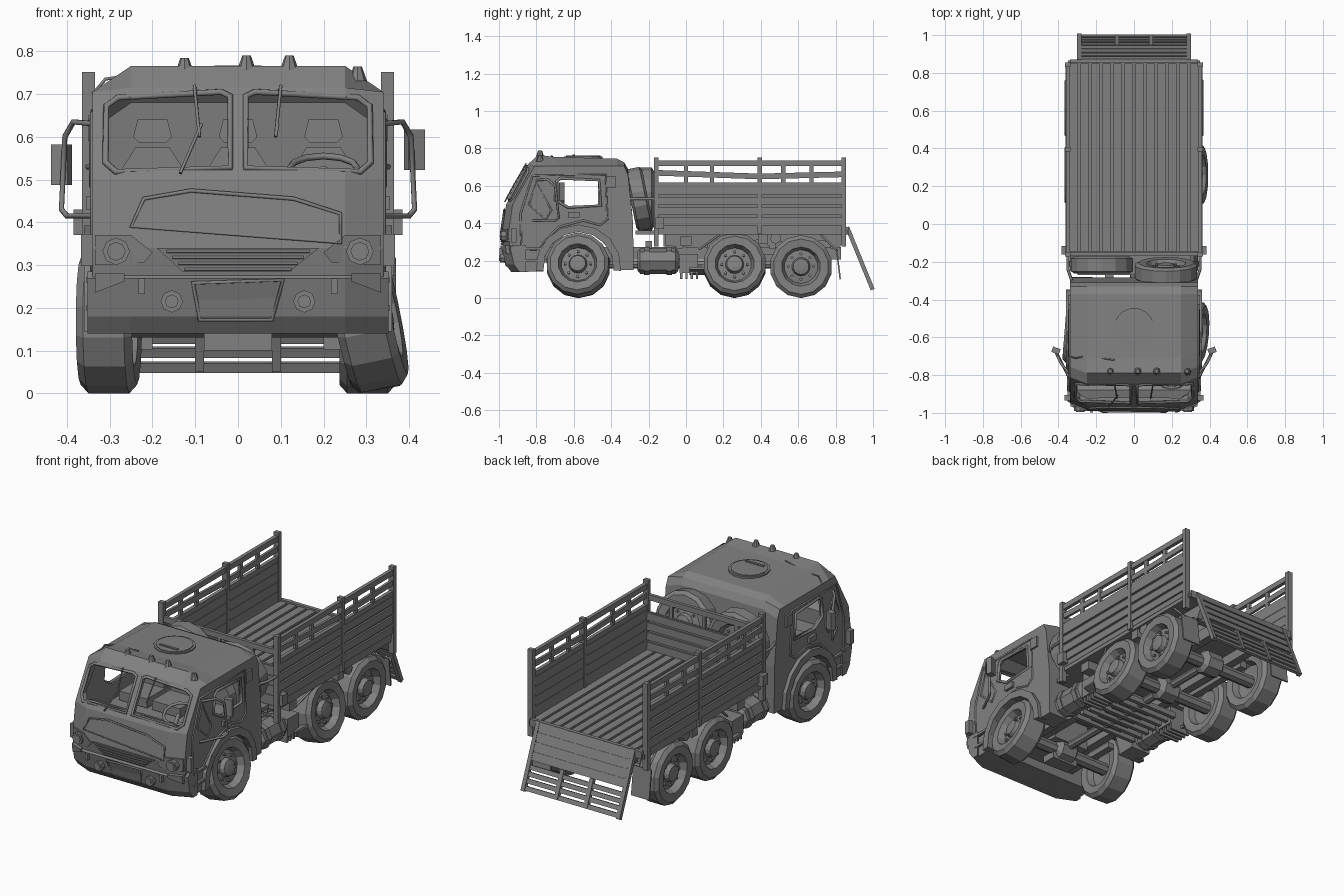
import bpy, bmesh
from math import pi, cos, sin, radians
from mathutils import Vector, Euler

if "Cube" in bpy.data.objects:
    bpy.data.objects.remove(bpy.data.objects["Cube"])

# ---------- helpers ----------
GREY = bpy.data.materials.new('dark_grey')
GREY.diffuse_color = (.22, .22, .22, 1)
GREY.use_nodes = True
GREY.node_tree.nodes["Principled BSDF"].inputs["Base Color"].default_value = GREY.diffuse_color

def add(name, data, loc=(0, 0, 0), rot=(0, 0, 0)):
    data.materials.append(GREY)
    ob = bpy.data.objects.new(name, data)
    ob.location, ob.rotation_euler = loc, rot
    bpy.context.collection.objects.link(ob)
    return ob

def loft(name, secs, loc=(0, 0, 0), rot=(0, 0, 0)):
    n, m = len(secs[0]), len(secs)
    faces = [(k*n + i, k*n + (i+1) % n, (k+1)*n + (i+1) % n, (k+1)*n + i)
             for k in range(m-1) for i in range(n)]
    faces += [tuple(range(n)), tuple(range((m-1)*n, m*n))]
    me = bpy.data.meshes.new(name)
    me.from_pydata([tuple(p) for s in secs for p in s], [], faces)
    bm = bmesh.new()
    bm.from_mesh(me)
    bmesh.ops.recalc_face_normals(bm, faces=bm.faces)
    bm.to_mesh(me)
    bm.free()
    return add(name, me, loc, rot)

def prism(name, pts, axis, a, b):
    put = {'x': lambda p, t: (t, p[0], p[1]), 'y': lambda p, t: (p[0], t, p[1])}[axis]
    return loft(name, [[put(p, t) for p in pts] for t in (a, b)])

def box(name, c, s, rot=(0, 0, 0)):
    x, y, z = [v/2 for v in s]
    ring = [(-x, -y), (x, -y), (x, y), (-x, y)]
    return loft(name, [[(p, q, h) for p, q in ring] for h in (-z, z)], c, rot)

def lathe(name, prof, segs, loc, rot=(0, 0, 0)):
    # profile of (position along x, radius)
    return loft(name, [[(x, r*sin(2*pi*i/segs), -r*cos(2*pi*i/segs)) for i in range(segs)] for x, r in prof], loc, rot)

AX = {'x': (0, 0, 0), 'y': (0, 0, pi/2), 'z': (0, -pi/2, 0)}
def cyl(name, loc, r, h, axis, segs=8, r2=None):
    return lathe(name, [(-h/2, r), (h/2, r if r2 is None else r2)], segs, loc, AX[axis])

def tube(name, pts, r, cyclic=False):
    cu = bpy.data.curves.new(name, 'CURVE')
    cu.dimensions, cu.bevel_depth, cu.bevel_resolution, cu.use_fill_caps = '3D', r, 1, True
    sp = cu.splines.new('POLY')
    sp.points.add(len(pts)-1)
    for q, p in zip(sp.points, pts):
        q.co = (*p, 1)
    sp.use_cyclic_u = cyclic
    return add(name, cu)

def cut(ob, cutter):
    m = ob.modifiers.new('cut', 'BOOLEAN')
    m.operation, m.solver, m.object = 'DIFFERENCE', 'EXACT', cutter
    bpy.context.view_layer.objects.active = ob
    bpy.ops.object.modifier_apply(modifier=m.name)
    bpy.data.objects.remove(cutter)

# ---------- cab shell ----------
full = [(-.92, .14), (-.965, .2), (-.985, .34), (-.962, .5), (-.845, .715), (-.79, .766), (-.71, .755), (-.37, .745), (-.33, .725), (-.31, .69), (-.283, .4), (-.28, .15)]
side = [(y+.035 if y < -.7 else y, min(z, .705) if z > .7 else z-.03*(z > .6)) for y, z in full]
W = .34
def body(name, f, s, w):
    return loft(name, [[(x, y, z) for y, z in p] for x, p in ((-w, s), (-.25, f), (.25, f), (w, s))])
cab = body('cab', full, side, W)
inner = [(-.94, .4), (-.937, .49), (-.822, .7), (-.77, .737), (-.37, .727), (-.33, .68), (-.305, .4)]
cut(cab, body('cabin_cut', inner, [(y+.037 if y < -.7 else y, z-.05 if z > .6 else z) for y, z in inner], .322))
pane = [(.018, .527), (.018, .695), (.04, .705), (.28, .692), (.308, .672), (.31, .54), (.285, .518)]
for s in (-1, 1):
    cut(cab, prism('pane_cut', [(s*x, z) for x, z in pane], 'y', -1.1, -.77))
win = [(-.69, .625), (-.67, .64), (-.465, .63), (-.455, .495), (-.63, .485), (-.70, .525)]
cut(cab, prism('side_window_cut', win, 'x', -.5, .5))
cut(cab, cyl('arch_cut', (0, -.575, .165), .192, 1, 'x', 12))
cut(cab, box('chassis_cut', (0, -.4, .2), (.44, .36, .22)))

def fy(x, z):
    # front surface of the cab
    for (y0, z0), (y1, z1) in zip(full[:5], full[1:6]):
        if z0 <= z <= z1:
            break
    return y0 + (y1-y0)*(z-z0)/(z1-z0) + max(0, abs(x)-.25)/.09*.035

def panel(name, pts, d):
    return loft(name, [[(x, fy(x, z)+o, z) for x, z in pts] for o in (-d, .02)])

def trim(name, pts, r, d=0, cyclic=True):
    return tube(name, [(x, fy(x, z)-d, z) for x, z in pts], r, cyclic)

# ---------- cab front ----------
hood = [(-.25, .39), (-.22, .455), (-.11, .474), (.13, .455), (.24, .42), (.24, .352)]
panel('hood_panel', hood, .006)
trim('hood_panel_edge', hood, .005, .006)
panel('grille', [(-.19, .34), (.19, .34), (.12, .285), (-.13, .285)], .008)
for i in range(4):
    z, w = .29+.014*i, .125+.014*i
    trim('grille_slat', [(-w, z), (w, z)], .004, .01, False)
bprof = [(-.9, .14), (-.935, .14), (-.965, .18), (-.985, .268), (-.965, .285), (-.9, .285)]
loft('bumper', [[(x, y+o, z) for y, z in bprof] for x, o in ((-.352, .045), (-.25, 0), (.25, 0), (.352, .045))])
plate = [(-.105, .258), (.105, .265), (.08, .172), (-.09, .172)]
panel('bumper_plate', plate, .014)
trim('bumper_plate_edge', plate, .006, .014)
for s in (-1, 1):
    cyl('headlight', (s*.285, -.965, .332), .032, .05, 'y', 8)
    cyl('headlight_lens', (s*.285, -.985, .332), .022, .02, 'y', 8)
    cyl('fog_light', (s*.155, -.975, .215), .026, .04, 'y', 8)
    cyl('fog_lens', (s*.155, -.99, .215), .016, .02, 'y', 8)
    box('tow_hook', (s*.225, -.985, .25), (.016, .025, .036))
    panel('lamp_surround', [(s*x, z) for x, z in ((.2, .33), (.25, .37), (.335, .37), (.335, .3), (.22, .305))], .008)
    box('corner_marker', (s*.35, -.92, .335), (.035, .03, .075))
    panel('bumper_corner', [(s*x, z) for x, z in ((.335, .28), (.335, .235), (.265, .262), (.265, .28))], .022)
    trim('windscreen_frame', [(s*x, z) for x, z in pane], .008)
    x0 = -.09 if s < 0 else .088
    trim('wiper', [(x0, .6), (x0+.012*s, .72)], .004, .015, False)
    trim('wiper_blade', [(x0+.005, .63), (x0-.045*(s < 0), .515 if s < 0 else .6)], .004, .015, False)

# ---------- cab sides ----------
def arc(r, a, b, n, c=(-.575, .165)):
    return [(c[0]+r*cos(radians(a+(b-a)*i/n)), c[1]+r*sin(radians(a+(b-a)*i/n))) for i in range(n+1)]
for s in (-1, 1):
    prism('wheel_arch', arc(.228, -5, 185, 8)+arc(.188, 185, -5, 8), 'x', s*.31, s*.36)
    tube('side_window_frame', [(s*W, y, z) for y, z in win], .009, True)
    tube('door_seam', [(s*W, y, z) for y, z in ((-.82, .655), (-.43, .66), (-.42, .42), (-.46, .39), (-.55, .415), (-.68, .38), (-.8, .26), (-.88, .26), (-.885, .45))], .006, True)
    tube('door_rib', [(s*W, y, z) for y, z in ((-.72, .47), (-.8, .62), (-.84, .5), (-.75, .42))], .006, True)
    box('door_handle', (s*.345, -.6, .445), (.02, .06, .03))
    box('side_vent', (s*.343, -.4, .62), (.015, .05, .06))
    for z in (.2, .265):
        box('cab_step', (s*.342, -.83, z), (.025, .11, .014))
    # mirrors
    tube('mirror_arm', [(s*.335, -.8, .63), (s*.385, -.74, .635), (s*.405, -.7, .6), (s*.413, -.68, .43), (s*.4, -.7, .415), (s*.34, -.82, .415)], .007)
    box('mirror', (s*.413, -.67, .535 if s < 0 else .57), (.042, .03, .095), (0, 0, s*.35))

# ---------- roof ----------
cyl('roof_hatch', (0, -.55, .751), .106, .012, 'z', 14)
cyl('roof_hatch_lid', (0, -.55, .754), .094, .014, 'z', 14)
box('hatch_handle', (0, -.6, .762), (.11, .012, .01))
for x, z in ((-.125, .767), (.02, .773), (.12, .773), (.28, .747)):
    cyl('roof_light', (x, -.78, z), .022, .034, 'z', 8, .01)
tube('antenna', [(-.34, -.7, .7), (-.31, -.71, .735), (-.26, -.7, .742), (-.1, -.72, .76)], .004)

# ---------- cab interior ----------
for x in (-.2, 0, .2):
    prism('seat_back', [(x-.085, .41), (x+.085, .41), (x+.075, .52), (x+.04, .575), (x-.04, .575), (x-.075, .52)], 'y', -.47, -.41)
    box('seat_cushion', (x, -.53, .43), (.17, .19, .05))
    prism('headrest', [(x-.045, .6), (x-.03, .585), (x+.03, .585), (x+.045, .6), (x+.035, .64), (x-.035, .64)], 'y', -.47, -.42)
prism('dashboard', [(-.94, .4), (-.94, .49), (-.88, .505), (-.82, .48), (-.82, .4)], 'x', -.3, .3)
tube('steering_wheel', [(.2+.08*cos(i*pi/6), -.8+.07*sin(i*pi/6), .525+.03*sin(i*pi/6)) for i in range(12)], .008, True)
tube('steering_column', [(.2, -.8, .525), (.2, -.86, .44)], .012)

# ---------- wheels and axles ----------
tyre = [(-.02, .05), (-.025, .095), (-.06, .105), (-.066, .148), (-.048, .168), (.048, .168), (.066, .148), (.062, .105), (.05, .1), (.025, .09), (.03, .05), (.055, .042), (.058, .02)]
def wheel(name, loc, rot, w=1):
    lathe(name, tyre, 14, loc, rot).scale.x = w
    for i in range(8):
        p = Vector((.03*w, .068*cos(i*pi/4), .068*sin(i*pi/4)))
        p.rotate(Euler(rot))
        cyl('wheel_nut', Vector(loc)+p, .008, .02, 'x', 6).rotation_euler = rot
for y, camber in ((-.575, -.2), (.26, -.17), (.615, 0)):
    wheel('wheel_right', (.303, y, .168-camber*.04), (0, camber, -.08 if y < 0 else 0))
    wheel('wheel_left', (-.302, y, .168), (0, 0, pi-.08*(y < 0)))
    cyl('axle', (0, y, .165), .034, .56, 'x', 8)
    lathe('differential', [(-.07, .03), (-.045, .065), (.045, .065), (.07, .03)], 8, (0, y, .17))
wheel('spare_wheel_left', (-.17, -.217, .53), (0, 0, pi/2), .7)
wheel('spare_wheel_right', (.17, -.25, .53), (0, -.2, pi/2), .7)
for s in (-1, 1):
    tube('spare_rack', [(s*.33, -.3, .53), (s*.35, -.24, .53), (s*.35, -.17, .53)], .008)
box('spare_shelf', (0, -.215, .35), (.6, .11, .02))

# ---------- chassis ----------
cyl('drive_shaft', (0, .02, .18), .022, 1.2, 'y', 8)
box('engine_block', (0, -.66, .26), (.22, .3, .14))
box('front_crossbar', (0, -.6, .12), (.16, .08, .04))
box('gearbox', (0, -.12, .215), (.2, .26, .09))
for i in range(7):
    box('cross_member', (0, -.2+.165*i, .285), (.5, .035, .04))
    box('under_rib', (0, -.24+.055*i, .165), (.4, .022, .03))
prism('subframe', [(-.12, .34), (-.12, .275), (.1, .26), (.78, .26), (.86, .34)], 'x', -.12, .12)
for s in (-1, 1):
    box('frame_rail', (s*.13, .03, .24), (.045, 1.6, .065))
    box('leaf_spring', (s*.185, .44, .215), (.04, .46, .04))
    box('front_spring', (s*.185, -.575, .2), (.04, .34, .03))
    prism('bed_sill', [(-.11, .345), (-.11, .28), (.08, .265), (.12, .3), (.4, .31), (.44, .28), (.5, .3), (.74, .305), (.82, .265), (.86, .345)], 'x', s*.225, s*.255)
    lathe('fuel_tank', [(-.11, .05), (-.095, .068), (.095, .068), (.11, .05)], 8, (s*.27, -.15, .198), AX['y'])
    for y in (-.21, -.09):
        cyl('tank_band', (s*.27, y, .198), .075, .03, 'y', 8)
    box('battery_box', (s*.26, .015, .185), (.13, .1, .1))
    for i in range(4):
        box('box_rib', (s*.26, -.025+.028*i, .12), (.12, .012, .035))
    box('step_plate', (s*.31, .06, .145), (.1, .08, .012), (0, -s*.3, 0))
    box('mud_flap', (s*.3, .815, .18), (.11, .008, .16), (.12, 0, 0))
    tube('flap_bracket', [(s*.3, .07, .26), (s*.34, .18, .34)], .006)
    tube('flap_bracket', [(s*.33, .72, .34), (s*.33, .81, .25)], .006)
    cyl('air_tank', (s*.29, .48, .32), .03, .1, 'x', 8)
    box('bed_bracket', (s*.3, .41, .315), (.08, .05, .05))
    box('side_locker', (s*.3, 0, .305), (.07, .06, .05))

# ---------- cargo bed ----------
box('bed_floor', (0, .35, .35), (.7, 1.03, .022))
for i in range(12):
    box('floor_plank', (-.319+.058*i, .35, .365), (.044, 1.0, .014))
for s in (-1, 1):
    box('side_wall', (s*.346, .345, .485), (.012, 1.0, .25))
    for i in range(4):
        box('side_board', (s*.35, .345, .41+.054*i), (.024, 1.0, .042))
    box('side_top_board', (s*.35, .345, .604), (.02, 1.0, .03))
    box('side_top_rail', (s*.35, .345, .72), (.02, 1.0, .03))
    box('side_slat_front', (s*.35, .115, .66), (.014, .54, .03), (-.035, 0, 0))
    box('side_slat_rear', (s*.35, .62, .656), (.014, .44, .03), (.025, 0, 0))
    for y in (0, .14, .52, .67):
        box('side_stud', (s*.35, y, .66), (.016, .022, .11))
    for y, z in ((-.16, .275), (.395, .345), (.843, .275)):
        box('bed_post', (s*.35, y, (z+.752)/2), (.03, .024, .752-z))
    box('corner_cap', (s*.365, -.14, .4), (.04, .045, .06))
box('head_wall', (0, -.157, .47), (.68, .01, .22))
for i in range(4):
    box('head_board', (0, -.155, .395+.054*i), (.68, .022, .042))
box('head_rail', (0, -.16, .66), (.68, .018, .03))
for x in (-.2, 0, .2):
    box('head_stud', (x, -.16, .62), (.02, .016, .1))
box('rear_sill', (0, .862, .36), (.68, .02, .04))

# ---------- open tailgate ----------
def gate(name, x, u, w, h, t=.014):
    box(name, (x, .862+.378*u, .378-.924*u), (w, t, h), (.388, 0, 0))
gate('tailgate_panel', 0, .1, .58, .2, .008)
for i in range(4):
    gate('tailgate_board', 0, .025+.05*i, .59, .04, .018)
for u in (.235, .27, .305, .343):
    gate('tailgate_bar', 0, u, .59, .024)
for x in (-.29, -.09, .09, .29):
    gate('tailgate_stud', x, .18 if abs(x) > .2 else .275, .022, .36 if abs(x) > .2 else .15, .022)
